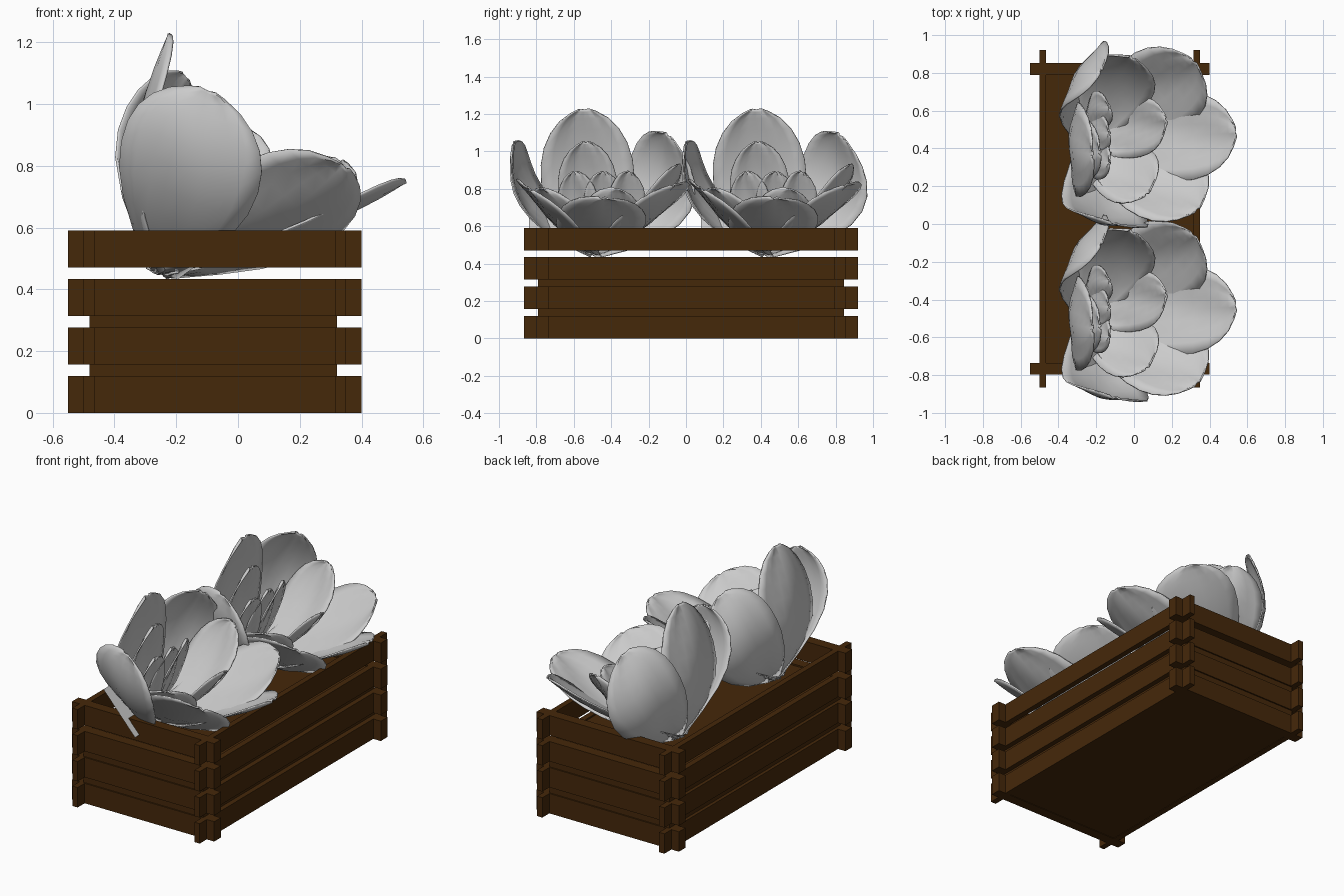
import bpy, math
from mathutils import Vector

if "Cube" in bpy.data.objects:
    bpy.data.objects.remove(bpy.data.objects["Cube"])

wood = bpy.data.materials.new("dark_wood")
wood.diffuse_color = (0.06, 0.021, 0.003, 1)
wood.use_nodes = True
wood.node_tree.nodes["Principled BSDF"].inputs["Base Color"].default_value = wood.diffuse_color


def mesh_object(name, verts, faces, mat=None):
    me = bpy.data.meshes.new(name)
    me.from_pydata(verts, [], faces)
    me.update()
    ob = bpy.data.objects.new(name, me)
    bpy.context.collection.objects.link(ob)
    if mat:
        me.materials.append(mat)
    return ob


def box(name, x0, x1, y0, y1, z0, z1):
    v = [(x, y, z) for x in (x0, x1) for y in (y0, y1) for z in (z0, z1)]
    f = [(0, 1, 3, 2), (4, 6, 7, 5), (0, 4, 5, 1),
         (2, 3, 7, 6), (0, 2, 6, 4), (1, 5, 7, 3)]
    return mesh_object(name, v, f, wood)


# Crate: four courses of crossing boards around a block of soil
for i in range(4):
    z = i * 0.157
    for side, y in (("front", -0.798), ("back", 0.79)):
        box(f"{side}_board_{i}", -0.55, 0.40, y, y + 0.063, z, z + 0.12)
    for side, x in (("left", -0.50), ("right", 0.315)):
        box(f"{side}_board_{i}", x, x + 0.035, -0.865, 0.92, z, z + 0.12)
box("soil", -0.48, 0.32, -0.79, 0.845, 0.003, 0.425)

BASE = Vector((-0.25, -0.04, 0.455))
INWARD = Vector((0.75, 0, 0.66))
NU, NV = 10, 8


def petal(name, tip, belly, side, half, y_off):
    """Rounded petal from the flower base through belly to tip."""
    tip, belly, side = Vector(tip), Vector(belly), Vector(side)
    ctrl = belly * 2 - (BASE + tip) / 2
    chord = (tip - BASE).normalized()
    across = (side - chord * side.dot(chord)).normalized()
    sign = 1 if across.cross(chord).dot(INWARD) > 0 else -1
    verts, faces = [], []
    for i in range(NU + 1):
        u = math.sin(i / NU * math.pi / 2)
        c = BASE * (1 - u) ** 2 + ctrl * 2 * u * (1 - u) + tip * u * u
        tangent = ((ctrl - BASE) * (1 - u) + (tip - ctrl) * u).normalized()
        normal = across.cross(tangent) * sign
        if u < 0.62:
            w = half * (0.25 + 0.75 * math.sin(u / 0.62 * math.pi / 2))
        else:
            w = half * max(0.015, 1 - ((u - 0.62) / 0.38) ** 2.3) ** 0.5
        for j in range(NV + 1):
            s = 2 * j / NV - 1
            depth = 0.15 * w * s * s + 0.006 * math.sin(7 * u + 5 * s)
            p = c + across * (w * s) + normal * depth
            verts.append((p.x, p.y + y_off, max(p.z, 0.435)))
    for i in range(NU):
        for j in range(NV):
            a = i * (NV + 1) + j
            faces.append((a, a + 1, a + NV + 2, a + NV + 1))
    ob = mesh_object(name, verts, faces)
    sol = ob.modifiers.new("thickness", 'SOLIDIFY')
    sol.thickness = 0.008
    sol.offset = 0
    bpy.ops.object.select_all(action='DESELECT')
    ob.select_set(True)
    bpy.context.view_layer.objects.active = ob
    bpy.ops.object.shade_smooth_by_angle(angle=math.radians(35))


def flower(n, y_off):
    def add(part, *spec):
        petal(f"flower_{n}_{part}", *spec, y_off)
    # Outer petals: tip, belly, direction across, half width
    add("back_petal", (-.22, -.09, 1.225), (-.34, -.06, .78), (0, 1, 0), .25)
    add("front_petal", (-.1, -.46, 1.045), (-.18, -.385, .73), (.8, -.4, .1), .24)
    add("rear_petal", (-.17, .36, 1.09), (-.32, .3, .74), (.45, .85, -.25), .23)
    add("low_front_petal", (.34, -.38, .8), (.07, -.22, .6), (-.5, -.65, .5), .25)
    add("low_right_petal", (.54, .02, .75), (.15, 0, .56), (0, 1, 0), .24)
    add("low_rear_petal", (.32, .4, .82), (.07, .21, .6), (-.6, .75, .3), .25)
    # Middle petals
    add("mid_rear_petal", (-.01, .42, .93), (-.11, .25, .64), (.9, -.35, 0), .20)
    add("mid_right_petal", (.17, .09, .8), (-.02, .04, .58), (0, 1, 0), .16)
    add("mid_front_petal", (.07, -.3, .8), (-.07, -.17, .6), (-.7, -.65, .2), .18)
    add("mid_back_petal", (-.18, -.08, 1.05), (-.29, -.06, .73), (0, 1, 0), .16)
    # Bud: three small petals fanned side by side
    for k, y in enumerate((-0.14, 0.02, 0.16)):
        add(f"bud_petal_{k}", (-0.13, y, 0.89), (-0.22, y * 0.7, 0.66),
            (-y, 1, 0), 0.11)
    # Flat leaf slanting under the front petal
    y0, y1 = y_off - 0.38, y_off - 0.08
    mesh_object(f"flower_{n}_leaf",
                [(-0.31, y0, 0.745), (-0.10, y0, 0.51),
                 (-0.10, y1, 0.51), (-0.31, y1, 0.745)], [(0, 1, 2, 3)])


for n, y_off in enumerate((-0.46, 0.46)):
    flower(n, y_off)
